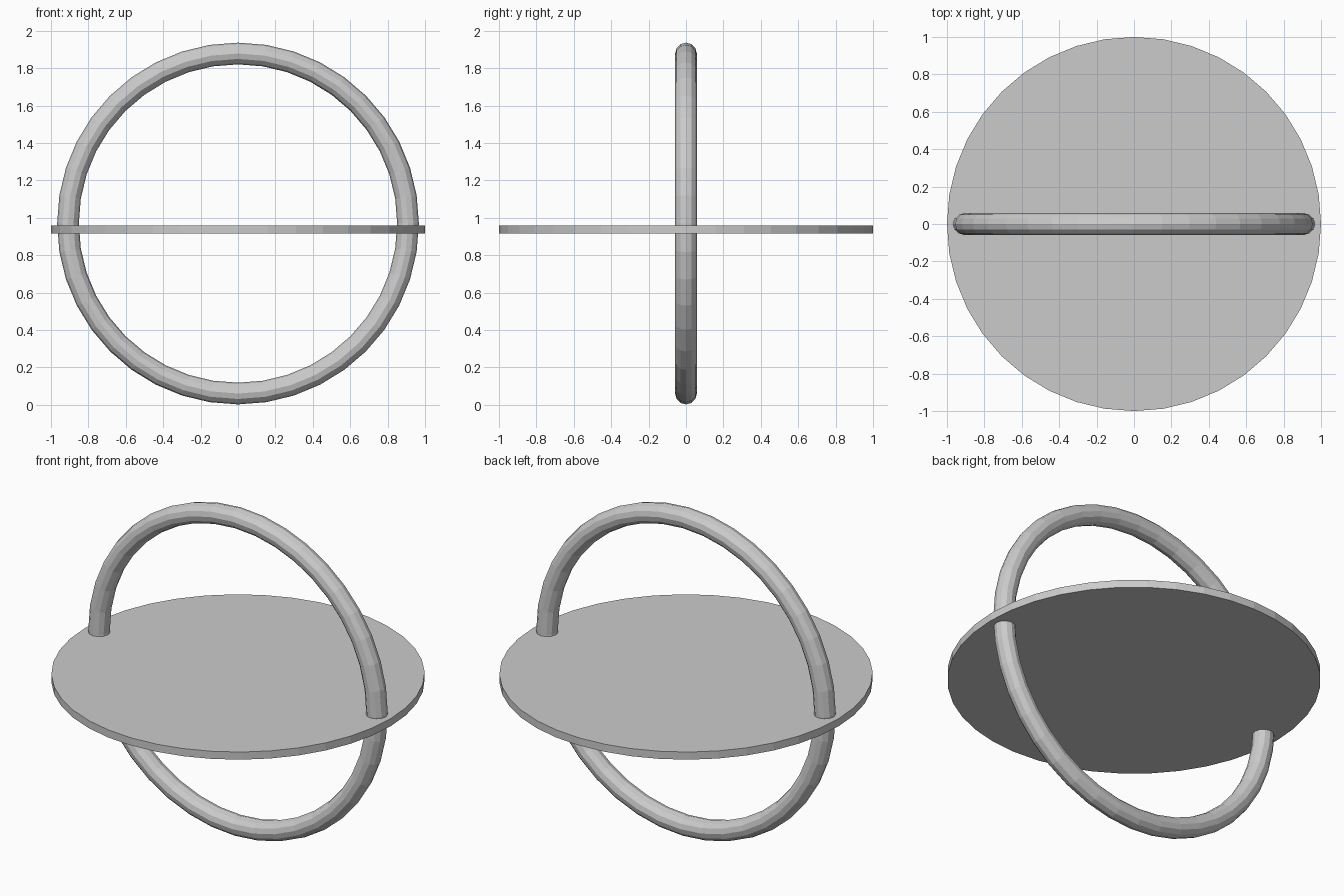
import bpy

if "Cube" in bpy.data.objects:
    bpy.data.objects.remove(bpy.data.objects["Cube"])

# flat round plate, passing through the middle of the hoop
bpy.ops.mesh.primitive_cylinder_add(vertices=40, radius=1.0, depth=0.045,
                                    location=(0, 0, 0.937))
bpy.context.object.name = "disc"

# upright hoop, standing on the ground in the x-z plane
bpy.ops.mesh.primitive_torus_add(major_radius=0.909, minor_radius=0.058,
                                 major_segments=40, minor_segments=12)
hoop = bpy.context.object
hoop.name = "hoop"
hoop.rotation_euler = (1.5707963, 0, 0)
hoop.location = (0, 0, 0.969)
